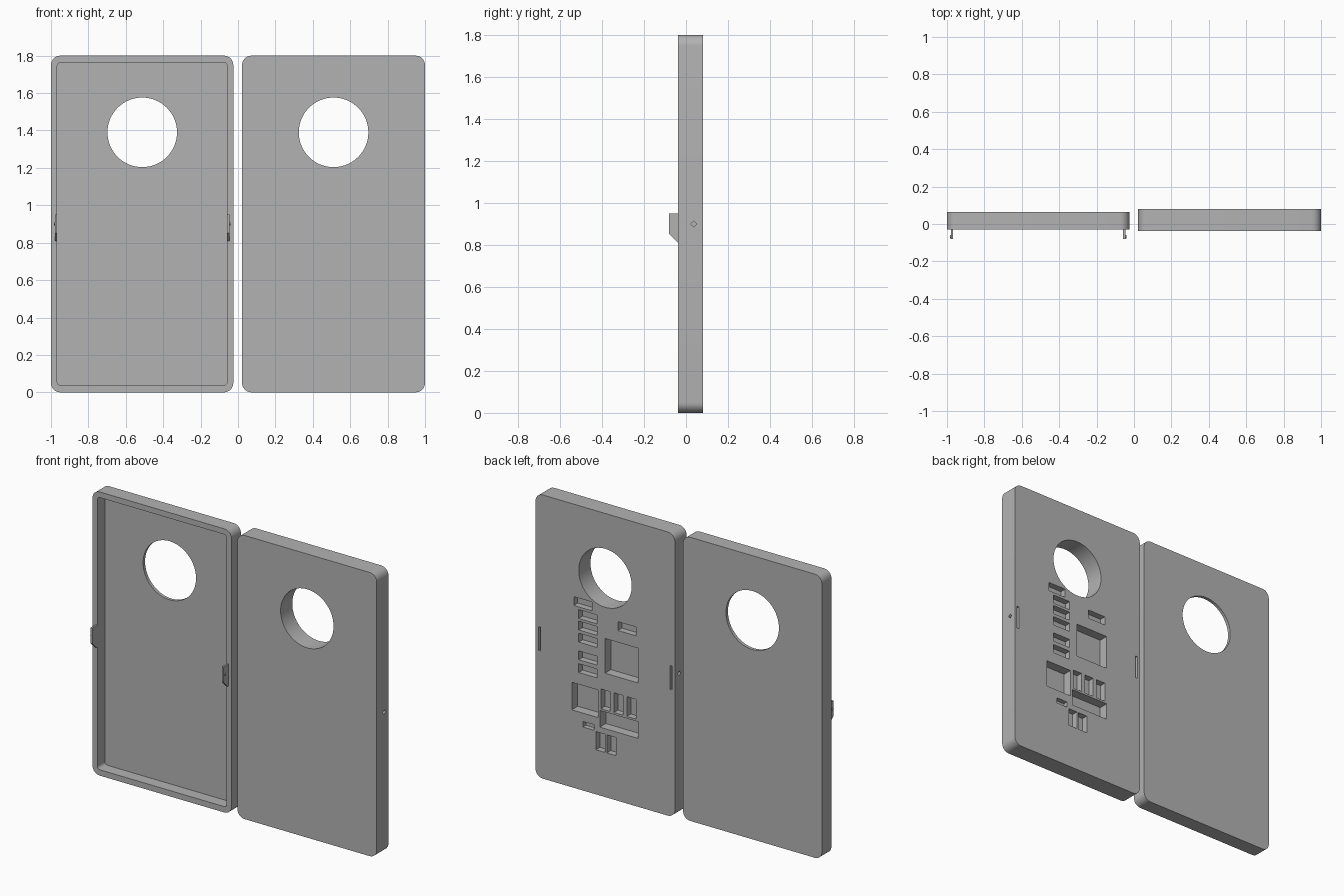
import bpy, bmesh, math
from mathutils import Vector

if "Cube" in bpy.data.objects:
    bpy.data.objects.remove(bpy.data.objects["Cube"])

grey = bpy.data.materials.new("plain_grey")
grey.diffuse_color = (0.45, 0.45, 0.45, 1)
grey.use_nodes = True
grey.node_tree.nodes["Principled BSDF"].inputs["Base Color"].default_value = grey.diffuse_color


def rounded_rect(x0, x1, z0, z1, r, n=8):
    pts = []
    for cx, cz, a in ((x1 - r, z1 - r, 0), (x0 + r, z1 - r, 90),
                      (x0 + r, z0 + r, 180), (x1 - r, z0 + r, 270)):
        for i in range(n + 1):
            t = math.radians(a + 90 * i / n)
            pts.append((cx + r * math.cos(t), cz + r * math.sin(t)))
    return pts


def circle(cx, cz, r, n=64):
    return [(cx + r * math.cos(2 * math.pi * i / n),
             cz + r * math.sin(2 * math.pi * i / n)) for i in range(n)]


def rect(x0, x1, z0, z1):
    return [(x0, z0), (x1, z0), (x1, z1), (x0, z1)]


def prism(bm, pts, a, b, axis="Y"):
    """Extrude a 2D outline from a to b along Y (outline x,z) or X (outline y,z)."""
    def place(p, d):
        return (p[0], d, p[1]) if axis == "Y" else (d, p[0], p[1])
    lo = [bm.verts.new(place(p, a)) for p in pts]
    hi = [bm.verts.new(place(p, b)) for p in pts]
    faces = [bm.faces.new(lo), bm.faces.new(hi)]
    for i in range(len(pts)):
        j = (i + 1) % len(pts)
        faces.append(bm.faces.new((lo[i], lo[j], hi[j], hi[i])))
    bmesh.ops.recalc_face_normals(bm, faces=faces)


def make(name, prisms):
    bm = bmesh.new()
    for p in prisms:
        prism(bm, *p)
    me = bpy.data.meshes.new(name)
    bm.to_mesh(me)
    bm.free()
    me.materials.append(grey)
    ob = bpy.data.objects.new(name, me)
    bpy.context.collection.objects.link(ob)
    return ob


def cut(ob, cutters):
    for c in cutters:
        m = ob.modifiers.new(c.name, "BOOLEAN")
        m.operation, m.solver, m.object = "DIFFERENCE", "EXACT", c
    bpy.ops.object.select_all(action="DESELECT")
    bpy.context.view_layer.objects.active = ob
    ob.select_set(True)
    for m in list(ob.modifiers):
        bpy.ops.object.modifier_apply(modifier=m.name)
    bpy.ops.object.shade_smooth_by_angle(angle=math.radians(30))
    for c in cutters:
        bpy.data.objects.remove(c)


# Open tray with a round window
TF, TB = -0.03, 0.065
tray = make("tray_cover", [(rounded_rect(-1, -0.025, 0, 1.8, 0.05), TF, TB)])
cut(tray, [
    make("tray_cavity", [(rounded_rect(-0.967, -0.058, 0.037, 1.764, 0.02), TF - 0.1, 0.045)]),
    make("tray_window", [(circle(-0.512, 1.39, 0.186), -0.2, 0.2)]),
])

# Clip tabs on the tray rim, each with a small locking bump
tab = [(TF + 0.005, 0.81), (-0.038, 0.81), (-0.08, 0.852), (-0.08, 0.95), (TF + 0.005, 0.95)]
bump = [(-0.078, 0.9), (-0.069, 0.891), (-0.06, 0.9), (-0.069, 0.909)]
for name, x0, x1, b0, b1 in (("left_clip", -0.979, -0.967, -0.984, -0.978),
                             ("right_clip", -0.058, -0.046, -0.047, -0.041)):
    make(name, [(tab, x0, x1, "X"), (bump, b0, b1, "X")])

# Solid body with round window, component pockets and clip slots in its back
BF, BB = -0.037, 0.08
body = make("main_body", [(rounded_rect(0.022, 1, 0, 1.8, 0.05), BF, BB)])

# Pockets as x0, width, top z, height, depth
pockets = [
    (0.605, 0.127, 1.213, 0.056, 0.04),
    (0.295, 0.127, 1.137, 0.056, 0.04),
    (0.281, 0.232, 1.006, 0.22, 0.06),
    (0.563, 0.183, 0.666, 0.175, 0.06),
    (0.281, 0.268, 0.54, 0.106, 0.06),
    (0.591, 0.077, 0.438, 0.035, 0.03),
]
pockets += [(0.57, 0.127, z, 0.056, 0.04) for z in (1.14, 1.067, 0.99, 0.878, 0.797)]
pockets += [(x, 0.064, 0.678, 0.125, 0.04) for x in (0.478, 0.386, 0.295)]
pockets += [(x, 0.064, 0.398, 0.115, 0.04) for x in (0.513, 0.436)]
# Clip slots
pockets += [(x, 0.014, 0.956, 0.15, 0.06) for x in (0.041, 0.967)]

diamond = [(0.023, 0.9), (0.037, 0.886), (0.051, 0.9), (0.037, 0.914)]
cut(body, [
    make("body_window", [(circle(0.511, 1.39, 0.186), -0.2, 0.2)]),
    make("pocket_cutter", [(rect(x, x + w, z - h, z), BB - d, BB + 0.05)
                           for x, w, z, h, d in pockets]),
    make("pin_cutter", [(diamond, 0.0, 0.048, "X"), (diamond, 0.974, 1.05, "X")]),
])
